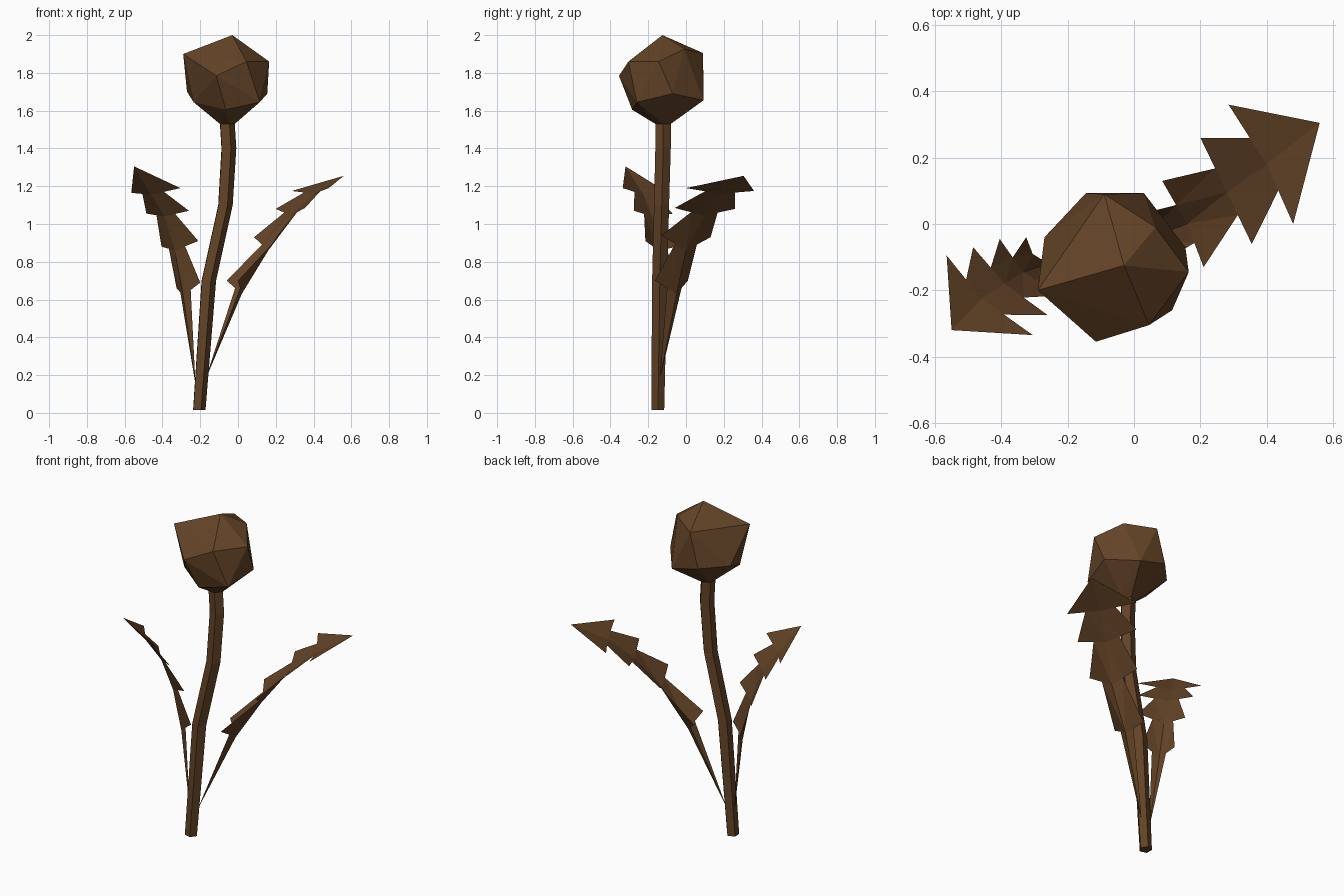
import bpy, bmesh, math
from mathutils import Vector

cube = bpy.data.objects.get("Cube")
if cube:
    bpy.data.objects.remove(cube, do_unlink=True)

brown = bpy.data.materials.new("dry_brown")
brown.use_nodes = True
colour = (0.125, 0.056, 0.02, 1)
brown.diffuse_color = colour
shader = brown.node_tree.nodes["Principled BSDF"]
shader.inputs["Base Color"].default_value = colour
shader.inputs["Roughness"].default_value = 0.9


def finish(bm, name):
    """Turn a bmesh into a flat-shaded brown object."""
    mesh = bpy.data.meshes.new(name)
    bm.to_mesh(mesh)
    bm.free()
    mesh.materials.append(brown)
    obj = bpy.data.objects.new(name, mesh)
    bpy.context.collection.objects.link(obj)
    return obj


def ring_points(centre, radius, sides=5):
    """Horizontal polygon of points around a centre."""
    points = []
    for i in range(sides):
        angle = math.tau * i / sides - math.radians(70)
        offset = Vector((math.cos(angle), math.sin(angle), 0))
        points.append(Vector(centre) + offset * radius)
    return points


def build_stem(path):
    """Skin five-sided rings placed along the path."""
    bm = bmesh.new()
    rings = [[bm.verts.new(p) for p in ring_points(c, r)] for c, r in path]
    for low, high in zip(rings, rings[1:]):
        for i in range(len(low)):
            j = (i + 1) % len(low)
            bm.faces.new((low[i], low[j], high[j], high[i]))
    bm.faces.new(rings[0][::-1])
    bm.faces.new(rings[-1])
    return finish(bm, "stem")


def build_head(points):
    """Faceted seed head as the hull around its corner points."""
    bm = bmesh.new()
    for p in points:
        bm.verts.new(p)
    bmesh.ops.convex_hull(bm, input=bm.verts)
    bmesh.ops.recalc_face_normals(bm, faces=bm.faces)
    return finish(bm, "seed_head")


def build_leaf(name, tip, base, ribs, left_teeth, right_teeth, notch=0.44):
    """Folded leaf: each tooth runs back from the notch of the one above."""
    bm = bmesh.new()
    tip_v, base_v = bm.verts.new(tip), bm.verts.new(base)
    rib_v = [bm.verts.new(p) for p in ribs]
    for teeth, flip in ((left_teeth, False), (right_teeth, True)):
        upper_rib, upper_notch = tip_v, None
        for rib, tooth in zip(rib_v, teeth):
            inner = bm.verts.new(rib.co.lerp(Vector(tooth), notch))
            outer = bm.verts.new(tooth)
            loop = [upper_rib, upper_notch, outer, inner, rib]
            loop = [v for v in loop if v]
            bm.faces.new(loop[::-1] if flip else loop)
            upper_rib, upper_notch = rib, inner
        # narrow stalk below the lowest tooth
        stalk = [upper_rib, upper_notch, base_v]
        bm.faces.new(stalk[::-1] if flip else stalk)
    # fan the bent faces from their corners
    bmesh.ops.triangulate(bm, faces=bm.faces)
    return finish(bm, name)


# Curved stem
stem_top = ((-.06, -.122, 1.53), .043)
build_stem([
    ((-.208, -.15, .015), .036),
    ((-.158, -.14, .7), .042),
    ((-.07, -.13, 1.1), .042),
    ((-.052, -.122, 1.4), .043),
    stem_top,
])

# Seed head: crown, upper corners, lower corners, then the stem opening
crown = [(-.03, -.125, 2)]
upper = [(-.115, -.355, 1.785), (.045, -.305, 1.86), (.165, -.145, 1.86),
         (.065, -.01, 1.925), (-.09, .09, 1.905), (-.29, -.2, 1.9)]
lower = [(.155, -.07, 1.69), (.115, -.26, 1.645), (-.065, -.285, 1.605),
         (-.235, -.18, 1.645), (-.27, -.04, 1.7), (-.145, .093, 1.7),
         (.03, .093, 1.655)]
build_head(crown + upper + lower + ring_points(*stem_top))

# Large leaf, reaching back on the left side
build_leaf(
    "left_leaf", (.56, .305, 1.255), (-.175, -.14, .17),
    ribs=[(.4, .18, 1.16), (.28, .095, 1.045),
          (.16, 0, .86), (.02, -.05, .63)],
    left_teeth=[(.285, .36, 1.175), (.2, .26, 1.08),
                (.085, .13, .93), (-.06, .01, .7)],
    right_teeth=[(.48, 0, 1.19), (.355, -.06, 1.085),
                 (.21, -.13, .94), (0, -.165, .7)])

# Smaller leaf, reaching forward on the right side
build_leaf(
    "right_leaf", (-.55, -.32, 1.305), (-.225, -.14, .15),
    ribs=[(-.46, -.225, 1.155), (-.39, -.18, 1.04),
          (-.335, -.145, .86), (-.29, -.13, .62)],
    left_teeth=[(-.305, -.335, 1.19), (-.26, -.275, 1.07),
                (-.21, -.215, .91), (-.2, -.165, .69)],
    right_teeth=[(-.565, -.095, 1.165), (-.485, -.07, 1.055),
                 (-.405, -.045, .88), (-.325, -.04, .66)])
